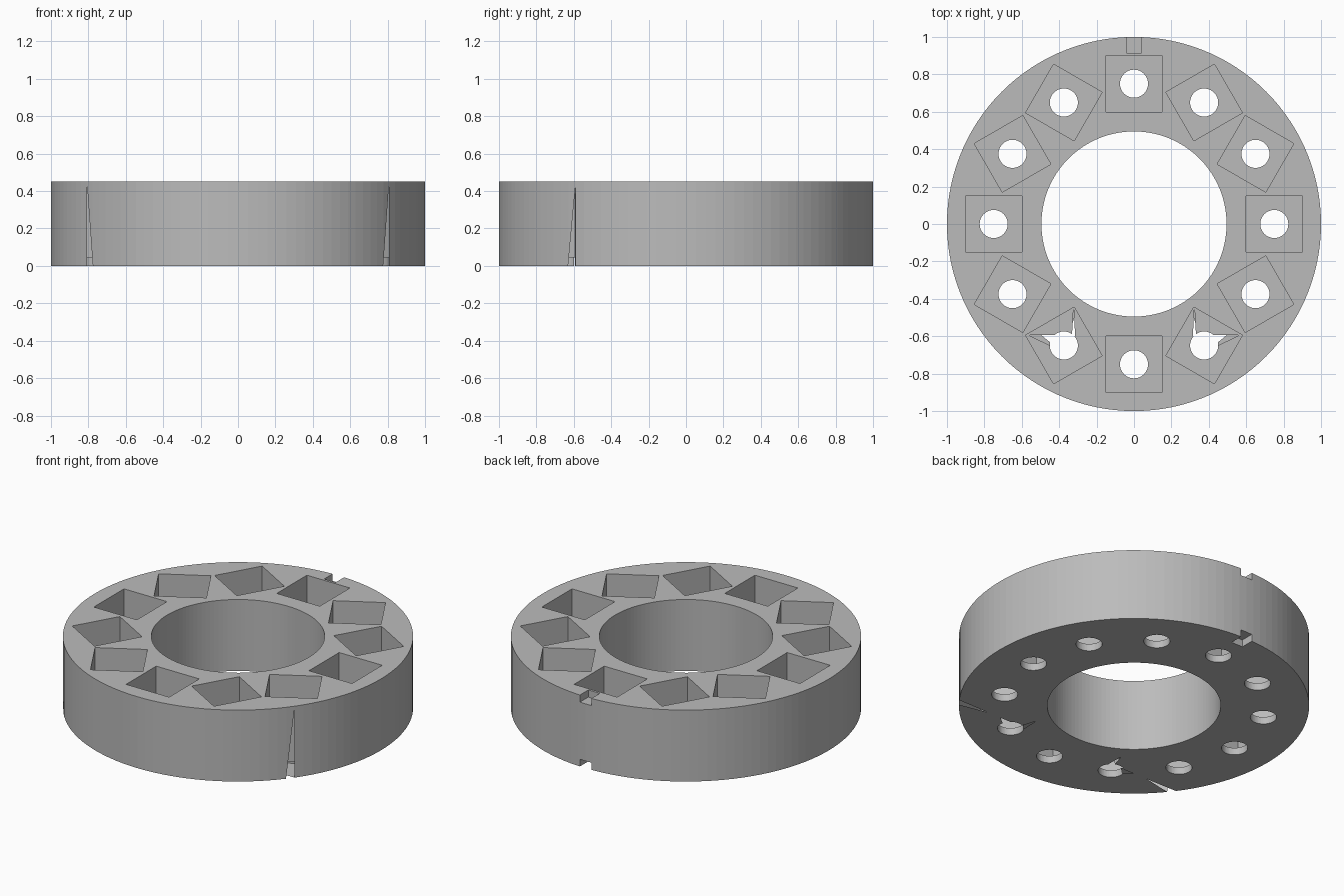
import bpy, bmesh
from math import cos, sin, radians, pi
from mathutils import Matrix, Vector

old = bpy.data.objects.get("Cube")
if old:
    bpy.data.objects.remove(old, do_unlink=True)

HEIGHT, FLOOR, SEGMENTS = 0.45, 0.045, 120
PITCH = 0.75


def make_material(name, value):
    mat = bpy.data.materials.new(name)
    mat.use_nodes = True
    colour = (value, value, value, 1)
    mat.diffuse_color = colour
    mat.node_tree.nodes["Principled BSDF"].inputs["Base Color"].default_value = colour
    return mat


def make_object(name, bm, mat):
    bmesh.ops.recalc_face_normals(bm, faces=bm.faces)
    mesh = bpy.data.meshes.new(name)
    bm.to_mesh(mesh)
    bm.free()
    mesh.materials.append(mat)
    obj = bpy.data.objects.new(name, mesh)
    bpy.context.collection.objects.link(obj)
    return obj


def add_cylinder(bm, x, y, low, high, radius, sides):
    bmesh.ops.create_cone(bm, cap_ends=True, segments=sides, radius1=radius, radius2=radius,
                          depth=high - low, matrix=Matrix.Translation((x, y, (low + high) / 2)))


def add_box(bm, centre, size, angle=0):
    place = Matrix.Translation(centre) @ Matrix.Rotation(angle, 4, "Z")
    bmesh.ops.create_cube(bm, size=1, matrix=place @ Matrix.Diagonal((*size, 1)))


def add_hull(bm, points):
    verts = [bm.verts.new(p) for p in points]
    bmesh.ops.convex_hull(bm, input=verts)


def cut(target, cutter):
    cutter.hide_render = True
    mod = target.modifiers.new("cut", "BOOLEAN")
    mod.operation, mod.solver, mod.object = "DIFFERENCE", "EXACT", cutter
    mod.material_mode = "TRANSFER"
    bpy.context.view_layer.objects.active = target
    bpy.ops.object.modifier_apply(modifier=mod.name)
    bpy.data.objects.remove(cutter, do_unlink=True)


grey = make_material("plain grey", 0.5)
gap = make_material("gap", 0)

# Ring body
bm = bmesh.new()
add_cylinder(bm, 0, 0, 0, HEIGHT, 1, SEGMENTS)
ring = make_object("ring_body", bm, grey)

# Central bore and the twelve round through holes
bm = bmesh.new()
add_cylinder(bm, 0, 0, -0.1, HEIGHT + 0.1, 0.495, SEGMENTS)
spots = [(PITCH * cos(i * pi / 6), PITCH * sin(i * pi / 6), -i * pi / 6) for i in range(12)]
for x, y, angle in spots:
    add_cylinder(bm, x, y, -0.1, FLOOR + 0.1, 0.075, 48)
cut(ring, make_object("hole_cutter", bm, grey))

# Square pockets and the two rim notches at the back
bm = bmesh.new()
for x, y, angle in spots:
    add_box(bm, (x, y, FLOOR + 0.25), (0.3, 0.3, 0.5), angle)
for z in (0, HEIGHT):
    add_box(bm, (0, 1, z), (0.08, 0.17, 0.09))
cut(ring, make_object("pocket_cutter", bm, grey))

# Open slits in the rim, the base and the floors of two front pockets
bm = bmesh.new()
for side in (1, -1):
    def rim(degrees, z):
        a = radians(degrees)
        return Vector((side * 1.004 * cos(a), -1.004 * sin(a), z))

    def prism(base, top):
        return [(side * x, y, -0.005) for x, y in base] + [(side * x, y, FLOOR + 0.005) for x, y in top]

    add_hull(bm, [rim(36, HEIGHT - 0.002), rim(36, -0.004), rim(39, -0.004),
                  Vector((side * 0.59, -0.592, -0.004))])
    add_hull(bm, prism([(0.40, -0.593), (0.49, -0.593), (0.42, -0.65)],
                       [(0.40, -0.593), (0.565, -0.595), (0.43, -0.66)]))
    add_hull(bm, prism([(0.315, -0.60), (0.317, -0.50), (0.35, -0.60)],
                       [(0.315, -0.60), (0.322, -0.455), (0.33, -0.60)]))
cut(ring, make_object("slit_cutter", bm, gap))

# Leave the slits open into the hollow shell
gap_slots = {i for i, m in enumerate(ring.data.materials) if m == gap}
bm = bmesh.new()
bm.from_mesh(ring.data)
bmesh.ops.delete(bm, geom=[f for f in bm.faces if f.material_index in gap_slots], context="FACES")
for face in bm.faces:
    face.material_index = 0
    face.smooth = False
bm.to_mesh(ring.data)
bm.free()
ring.data.materials.clear()
ring.data.materials.append(grey)
bpy.data.materials.remove(gap)
